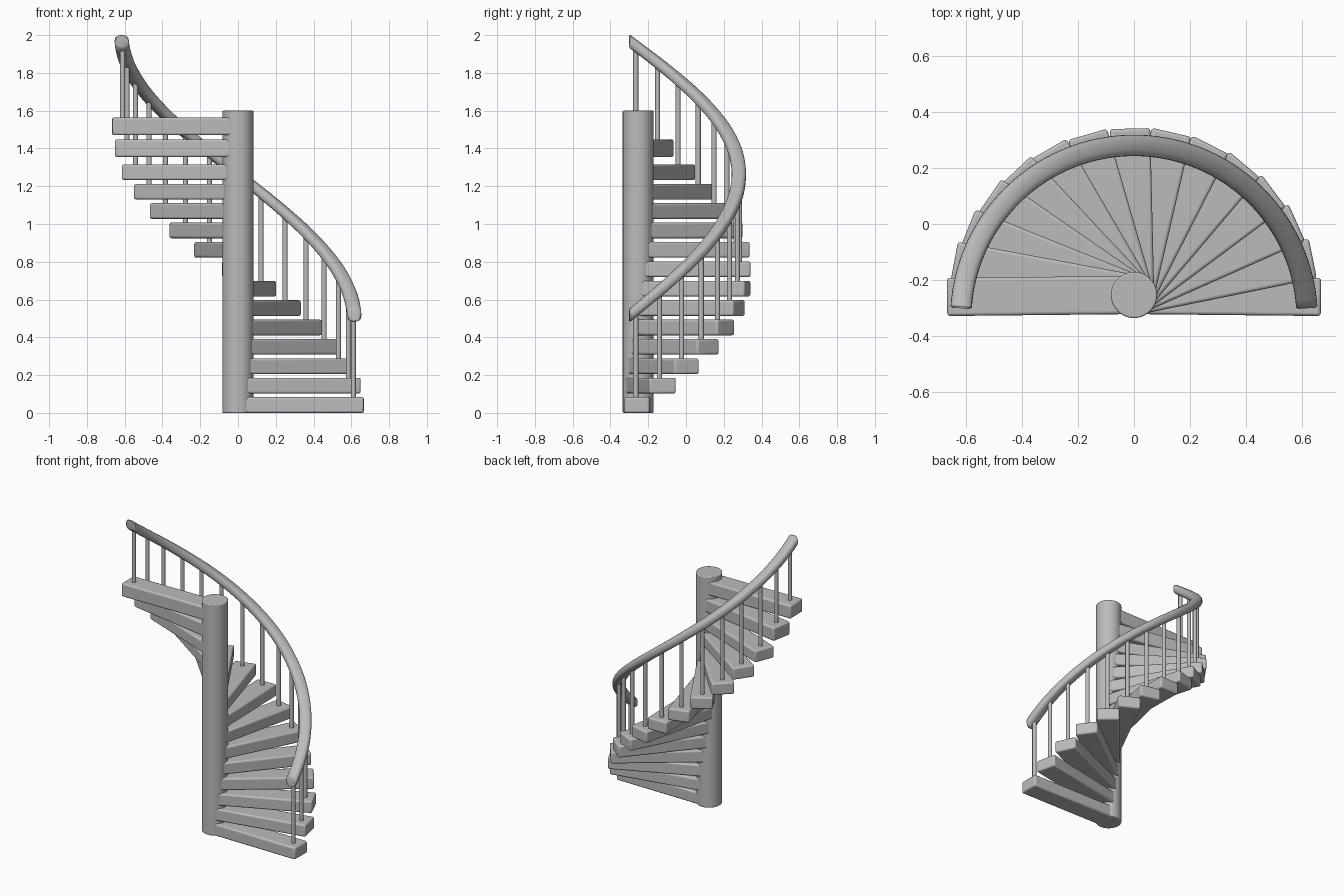
import bpy, bmesh
from math import sin, cos, pi, radians, degrees, atan2, hypot, copysign
from mathutils import Matrix, Vector

if "Cube" in bpy.data.objects:
    bpy.data.objects.remove(bpy.data.objects["Cube"], do_unlink=True)

grey = bpy.data.materials.new("plain_grey")
grey.use_nodes = True
colour = (0.5, 0.5, 0.5, 1)
grey.diffuse_color = colour
grey.node_tree.nodes["Principled BSDF"].inputs["Base Color"].default_value = colour

COLUMN_Y = -0.253
SWEEP_Y = -0.33           # centre of the arc followed by treads and rail
TREAD_R, RAIL_R = 0.67, 0.617
RAIL_START, RAIL_END = 4, 176
ANGLES = [6, 18, 30, 42, 54, 66, 78.5, 91.2, 104.3, 117, 128.7, 140, 152, 163, 174]


def finish(bm, name, bevel=0, segments=3):
    bmesh.ops.recalc_face_normals(bm, faces=bm.faces)
    mesh = bpy.data.meshes.new(name)
    bm.to_mesh(mesh)
    bm.free()
    mesh.materials.append(grey)
    ob = bpy.data.objects.new(name, mesh)
    bpy.context.collection.objects.link(ob)
    if bevel:
        mod = ob.modifiers.new("soft_edges", 'BEVEL')
        mod.width, mod.segments = bevel, segments
        mod.limit_method = 'ANGLE'
        mod.angle_limit = radians(40)
    bpy.ops.object.select_all(action='DESELECT')
    ob.select_set(True)
    bpy.context.view_layer.objects.active = ob
    bpy.ops.object.shade_smooth_by_angle(angle=radians(40))
    return ob


def cylinder(name, x, y, z0, z1, r, sides, bevel=0):
    bm = bmesh.new()
    bmesh.ops.create_cone(bm, cap_ends=True, segments=sides, radius1=r, radius2=r,
                          depth=z1 - z0, matrix=Matrix.Translation((x, y, (z0 + z1) / 2)))
    return finish(bm, name, bevel)


def on_arc(radius, deg, centre_y=SWEEP_Y):
    return radius * cos(radians(deg)), centre_y + radius * sin(radians(deg))


def rail_height(deg):
    t = (deg - RAIL_START) / (RAIL_END - RAIL_START)
    return 0.52 + 1.444 * t + 0.02 * sin(pi * t)


# Central column
cylinder("central_column", 0, COLUMN_Y, 0, 1.6, 0.082, 48, 0.006)

# Treads fan out from the column, each with one baluster
for i, deg in enumerate(ANGLES):
    bottom, height = 0.1027 * i, 0.083
    if i > 12:
        bottom, height = 1.354 + 0.116 * (i - 13), 0.093
    x, y = on_arc(TREAD_R, deg)
    dy = y - COLUMN_Y
    inner, outer = 0.02, hypot(x, dy)
    half = 0.068 if i in (0, 14) else 0.072
    bm = bmesh.new()
    bmesh.ops.create_cube(bm, size=1)
    bmesh.ops.scale(bm, verts=bm.verts, vec=(outer - inner, 2 * half, height))
    bmesh.ops.translate(bm, verts=bm.verts,
                        vec=((outer + inner) / 2, 0, bottom + height / 2))
    place = Matrix.Translation((0, COLUMN_Y, 0)) @ Matrix.Rotation(atan2(dy, x), 4, 'Z')
    bmesh.ops.transform(bm, matrix=place, verts=bm.verts)
    finish(bm, f"tread_{i + 1}", 0.011)

    bx, by = on_arc(RAIL_R - 0.003, deg)
    cylinder(f"baluster_{i + 1}", bx, by, bottom + height - 0.02, rail_height(deg), 0.0135, 16)

# Handrail: a rounded section swept upright along the helix, softened at both ends
def soft(v):
    return copysign(abs(v) ** 0.75, v)


SIDES, STEPS = 20, 72
section = [(0.038 * soft(cos(2 * pi * j / SIDES)), 0.036 * soft(sin(2 * pi * j / SIDES)))
           for j in range(SIDES)]
stations = [(RAIL_START + (RAIL_END - RAIL_START) * k / STEPS, 1) for k in range(STEPS + 1)]
stations = [(RAIL_START - 0.6, 0.82)] + stations + [(RAIL_END + 0.6, 0.82)]
bm = bmesh.new()
rings = []
for deg, size in stations:
    ring = []
    for r, z in section:
        x, y = on_arc(RAIL_R + r * size, deg, -0.337)
        ring.append(bm.verts.new((x, y, rail_height(deg) + z * size)))
    rings.append(ring)
for a, b in zip(rings, rings[1:]):
    for j in range(SIDES):
        n = (j + 1) % SIDES
        bm.faces.new((a[j], a[n], b[n], b[j]))
bm.faces.new(rings[0])
bm.faces.new(rings[-1])
finish(bm, "handrail")
